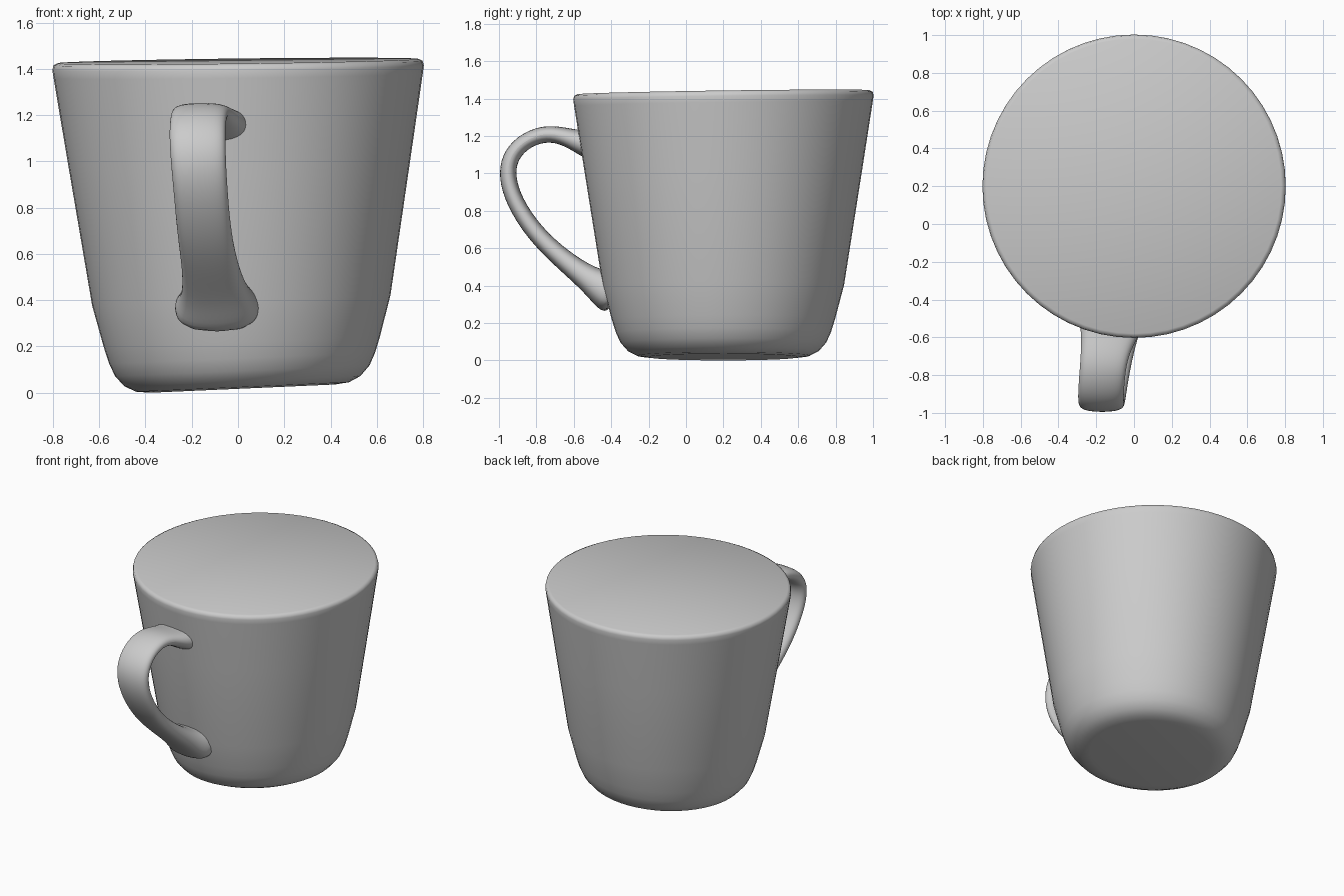
import bpy, bmesh
from math import cos, sin, pi, radians
from mathutils import Vector

if "Cube" in bpy.data.objects:
    bpy.data.objects.remove(bpy.data.objects["Cube"])

grey = bpy.data.materials.new("plain_grey")
grey.use_nodes = True
grey.diffuse_color = (0.6, 0.6, 0.6, 1)
grey.node_tree.nodes["Principled BSDF"].inputs["Base Color"].default_value = (0.6, 0.6, 0.6, 1)


def loft(name, rings, levels=0):
    """Skin closed rings of points, cap both ends, shade smooth."""
    bm = bmesh.new()
    loops = [[bm.verts.new(p) for p in ring] for ring in rings]
    n = len(loops[0])
    for a, b in zip(loops, loops[1:]):
        for i in range(n):
            j = (i + 1) % n
            bm.faces.new((a[i], a[j], b[j], b[i]))
    bm.faces.new(loops[0][::-1])
    bm.faces.new(loops[-1])
    bmesh.ops.recalc_face_normals(bm, faces=bm.faces)
    mesh = bpy.data.meshes.new(name)
    bm.to_mesh(mesh)
    bm.free()
    obj = bpy.data.objects.new(name, mesh)
    bpy.context.collection.objects.link(obj)
    mesh.materials.append(grey)
    if levels:
        sub = obj.modifiers.new("smooth", "SUBSURF")
        sub.levels = sub.render_levels = levels
    bpy.ops.object.select_all(action="DESELECT")
    obj.select_set(True)
    bpy.context.view_layer.objects.active = obj
    bpy.ops.object.shade_smooth_by_angle(angle=radians(50))
    return obj


# Cup body: tapered, rounded foot, closed top, both ends slightly tilted
profile = [(0.40, 0.018), (0.46, 0.025), (0.51, 0.05), (0.55, 0.095), (0.575, 0.15),
           (0.597, 0.22), (0.645, 0.40), (0.74, 1.0), (0.798, 1.37),
           (0.803, 1.405), (0.798, 1.425), (0.78, 1.434)]


def body_ring(radius, z, sides=56):
    t = z / 1.434
    ring = []
    for i in range(sides):
        a = 2 * pi * i / sides
        x, y = radius * cos(a), radius * sin(a)
        tilt = (0.045 * x) * (1 - t) + (0.012 * x + 0.014 * y) * t
        ring.append((x + 0.02 * (1 - t), y + 0.2, z + tilt))
    return ring


loft("cup_body", [body_ring(r, z) for r, z in profile])

# Handle: flat strap, flared where it meets the cup (x, y, z, half width, half thickness)
stations = [(-0.12, -0.46, 1.14, 0.19, 0.10), (-0.125, -0.56, 1.165, 0.165, 0.065),
            (-0.15, -0.65, 1.20, 0.135, 0.048), (-0.165, -0.76, 1.218, 0.125, 0.046),
            (-0.175, -0.88, 1.165, 0.125, 0.046), (-0.175, -0.945, 1.08, 0.125, 0.047),
            (-0.17, -0.957, 0.98, 0.122, 0.047), (-0.16, -0.92, 0.85, 0.12, 0.047),
            (-0.145, -0.81, 0.68, 0.12, 0.05), (-0.12, -0.66, 0.54, 0.125, 0.055),
            (-0.10, -0.52, 0.435, 0.145, 0.07), (-0.09, -0.44, 0.385, 0.18, 0.105),
            (-0.09, -0.36, 0.345, 0.21, 0.13)]
path = [Vector(s[:3]) for s in stations]


def strap_ring(k, sides=12):
    along = (path[min(k + 1, len(path) - 1)] - path[max(k - 1, 0)]).normalized()
    out = along.cross(Vector((1, 0, 0))).normalized()
    side = out.cross(along)
    width, thick = stations[k][3:]
    ring = []
    for i in range(sides):
        c, s = cos(2 * pi * i / sides), sin(2 * pi * i / sides)
        # squarish oval section
        u = abs(c) ** 0.75 * (1 if c > 0 else -1)
        v = abs(s) ** 0.75 * (1 if s > 0 else -1)
        ring.append(path[k] + side * (u * width) + out * (v * thick))
    return ring


loft("handle", [strap_ring(k) for k in range(len(path))], levels=2)
